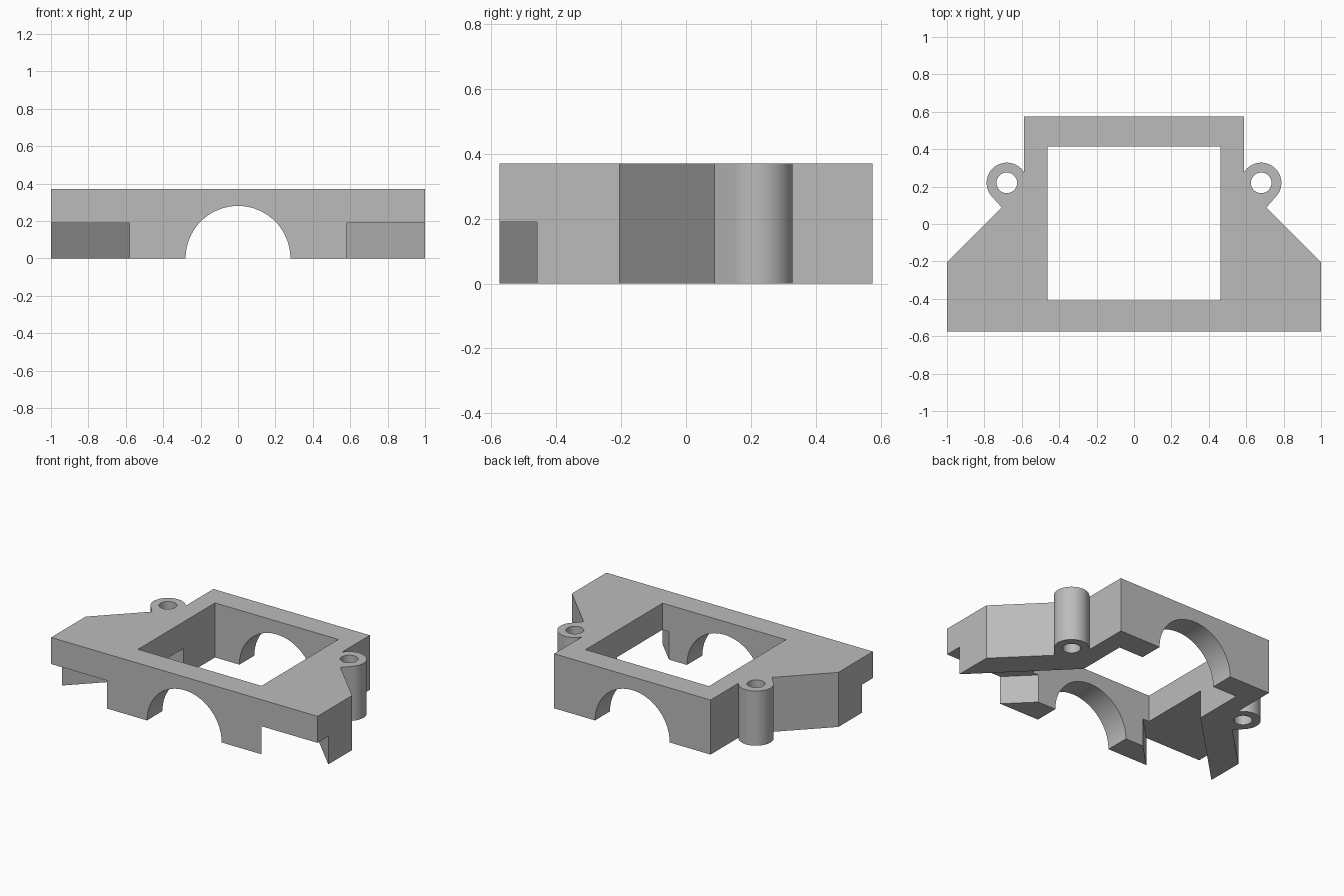
import bpy, bmesh
from math import radians, cos, sin, acos, pi
from mathutils import Matrix

cube = bpy.data.objects.get("Cube")
if cube:
    bpy.data.objects.remove(cube, do_unlink=True)

HEIGHT, DEPTH = 0.37, 0.575
EAR_X, EAR_Y, EAR_R, HOLE_R = 0.68, 0.22, 0.108, 0.055
WALL_X = 0.587

grey = bpy.data.materials.new("plain grey")
grey.use_nodes = True
colour = (0.5, 0.5, 0.5, 1)
grey.diffuse_color = colour
grey.node_tree.nodes["Principled BSDF"].inputs["Base Color"].default_value = colour


def prism(name, outline, low, high, turn=None):
    """Extrude a flat outline between two heights."""
    bm = bmesh.new()
    face = bm.faces.new([bm.verts.new((x, y, low)) for x, y in outline])
    top = bmesh.ops.extrude_face_region(bm, geom=[face])["geom"]
    moved = [v for v in top if isinstance(v, bmesh.types.BMVert)]
    bmesh.ops.translate(bm, verts=moved, vec=(0, 0, high - low))
    if turn:
        bmesh.ops.transform(bm, matrix=turn, verts=bm.verts)
    bmesh.ops.recalc_face_normals(bm, faces=bm.faces)
    mesh = bpy.data.meshes.new(name)
    bm.to_mesh(mesh)
    bm.free()
    mesh.materials.append(grey)
    obj = bpy.data.objects.new(name, mesh)
    bpy.context.collection.objects.link(obj)
    return obj


def arc(cx, cy, r, start, end, steps):
    angles = [start + (end - start) * i / steps for i in range(steps + 1)]
    return [(cx + r * cos(a), cy + r * sin(a)) for a in angles]


def circle(cx, cy, r, steps=64):
    return arc(cx, cy, r, 0, 2 * pi, steps)[:-1]


def cut(body, cutter):
    mod = body.modifiers.new("cut", 'BOOLEAN')
    mod.operation, mod.solver, mod.object = 'DIFFERENCE', 'EXACT', cutter
    bpy.context.view_layer.objects.active = body
    bpy.ops.object.modifier_apply(modifier=mod.name)
    bpy.data.objects.remove(cutter, do_unlink=True)


# Frame body: half outline with screw ear, mirrored to the other side
ear_end = acos((WALL_X - EAR_X) / EAR_R)
half = [(1, -DEPTH), (1, -0.205), (0.707, 0.088)]
half += arc(EAR_X, EAR_Y, EAR_R, -pi / 4, ear_end, 40)
half += [(WALL_X, DEPTH)]
outline = half + [(-x, y) for x, y in reversed(half)]
body = prism("mounting_frame", outline, 0, HEIGHT)

# Rectangular window through the middle
window = [(-0.463, -0.41), (0.463, -0.41), (0.463, 0.415), (-0.463, 0.415)]
cut(body, prism("window_cutter", window, -0.2, 0.6))

# Round arch running front to back
lay_down = Matrix.Rotation(radians(90), 4, 'X')
cut(body, prism("arch_cutter", circle(0, 0, 0.28, 96), -1, 1, lay_down))

# Diagonal channels underneath, and the ear holes
channel = [(0.7, -0.695), (1.2, -0.66), (0.3, 0.24), (0.3, -0.295)]
for side in (1, -1):
    path = [(side * x, y) for x, y in channel]
    cut(body, prism("channel_cutter", path, -0.2, 0.19))
    hole = circle(side * EAR_X, EAR_Y, HOLE_R)
    cut(body, prism("hole_cutter", hole, -0.2, 0.6))

# Smooth the rounded surfaces, keep the corners sharp
bpy.ops.object.select_all(action='DESELECT')
body.select_set(True)
bpy.context.view_layer.objects.active = body
bpy.ops.object.shade_smooth_by_angle(angle=radians(25))
